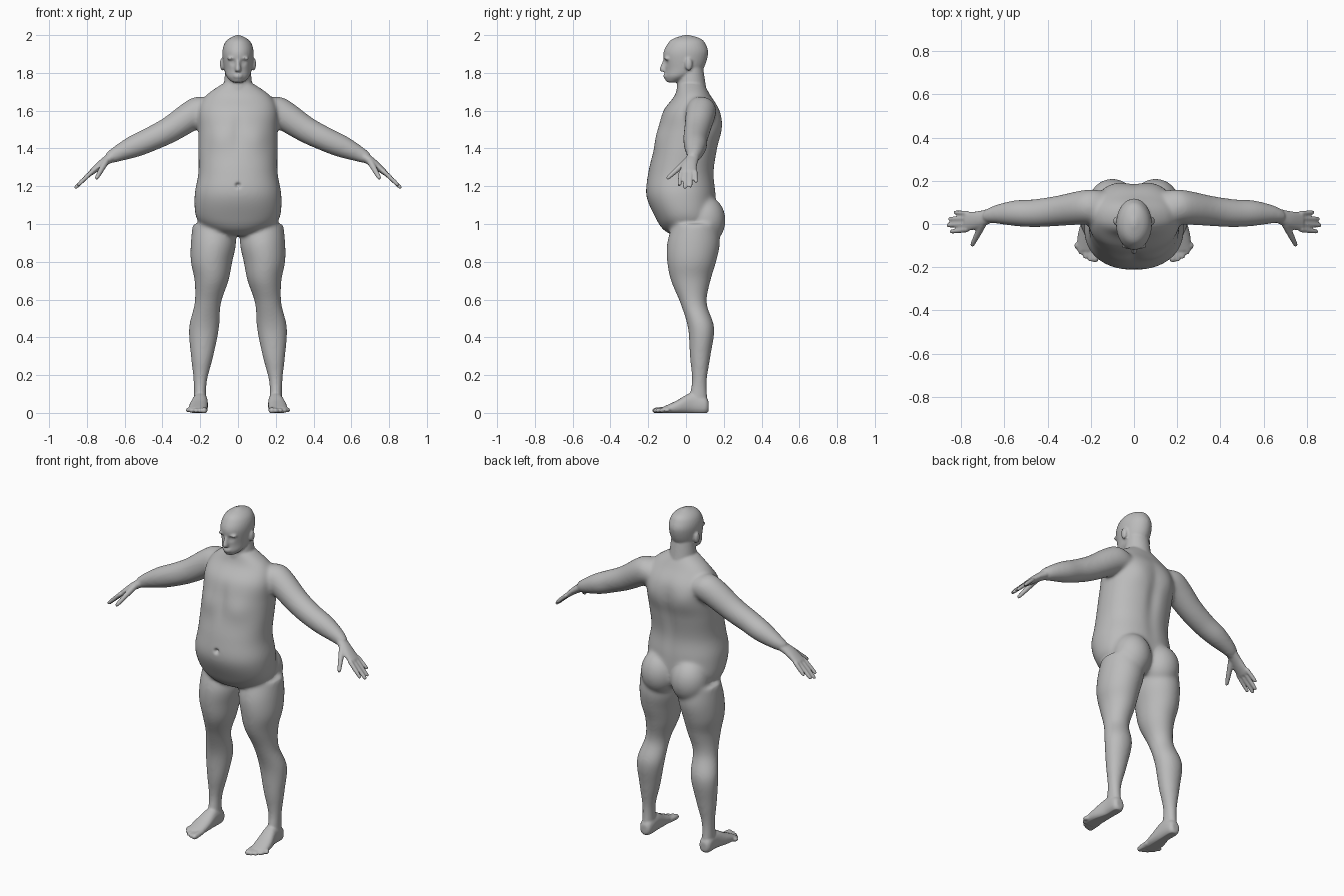
import bpy, bmesh, math
from mathutils import Vector, Matrix

if "Cube" in bpy.data.objects:
    bpy.data.objects.remove(bpy.data.objects["Cube"], do_unlink=True)

grey = (.5, .5, .5, 1)
skin = bpy.data.materials.new("plain_grey_skin")
skin.use_nodes = True
skin.diffuse_color = grey
skin.node_tree.nodes["Principled BSDF"].inputs["Base Color"].default_value = grey

right_axis, back_axis, up_axis = Matrix.Identity(3)
both_sides, middle = (1, -1), (1,)


def spline(rows, steps=6):
    """Resample section rows with a Catmull-Rom curve."""
    rows = [Vector(row) for row in rows]
    padded = [rows[0], *rows, rows[-1]]
    result = []
    for before, start, end, after in zip(padded, padded[1:], padded[2:], padded[3:]):
        leave, arrive = (end - before) / 2, (after - start) / 2
        for step in range(steps):
            t = step / steps
            blend = t * t * (3 - 2 * t)
            result.append(start.lerp(end, blend)
                          + leave * (t * (1 - t) ** 2)
                          - arrive * (t * t * (1 - t)))
    return result + [rows[-1]]


def superellipse(angle, power):
    """Unit cross-section point; a power below one squares it off."""
    return [math.copysign(abs(value) ** power, value)
            for value in (math.cos(angle), math.sin(angle))]


def loft(bm, rows, normal, side, copies=both_sides, power=1, sides=32):
    """Skin sections given as x, y, z, half width and, if different, half depth."""
    across = normal.cross(side).normalized()
    outline = [superellipse(math.tau * k / sides, power) for k in range(sides)]
    for sign in copies:
        rings = []
        for row in spline(rows):
            ring = []
            for u, v in outline:
                point = row.xyz if len(row) == 4 else Vector(row[:3])
                point = point + side * (u * row[3]) + across * (v * row[-1])
                point.x *= sign
                ring.append(bm.verts.new(point))
            rings.append(ring)
        for lower, upper in zip(rings, rings[1:]):
            for k in range(sides):
                bm.faces.new((lower[k - 1], lower[k], upper[k], upper[k - 1]))
        bm.faces.new(rings[0])
        bm.faces.new(rings[-1])


def column(bm, rows, **options):
    """Upright loft from height, half width, front, back and optional centre x."""
    sections = []
    for height, width, front, back, *centre in rows:
        x = centre[0] if centre else 0
        sections.append((x, (front + back) / 2, height, width, (back - front) / 2))
    loft(bm, sections, up_axis, right_axis, **options)


def ball(bm, centre, size, copies=both_sides):
    """Ellipsoid, mirrored when it belongs to both sides."""
    for sign in copies:
        place = Matrix.Translation(centre)
        place[0][3] *= sign
        bmesh.ops.create_uvsphere(bm, u_segments=24, v_segments=16, radius=1,
                                  matrix=place @ Matrix.Diagonal((*size, 1)))


def digit(bm, base, tip, thick, thin, side):
    """Round-ended finger or toe from base to tip."""
    base, tip = Vector(base), Vector(tip)
    way = (tip - base).normalized()
    side = (side - way * side.dot(way)).normalized()
    rows = [(*base, thick), (*(tip - way * thin), thin), (*tip, thin / 4)]
    loft(bm, rows, way, side, sides=16)


def fuse(bm, name, voxel, rounds):
    """Turn overlapping parts into one relaxed skin."""
    bmesh.ops.recalc_face_normals(bm, faces=bm.faces)
    mesh = bpy.data.meshes.new(name)
    bm.to_mesh(mesh)
    bm.free()
    result = bpy.data.objects.new(name, mesh)
    bpy.context.collection.objects.link(result)
    bpy.context.view_layer.objects.active = result
    merge = result.modifiers.new("merge", 'REMESH')
    merge.mode = 'VOXEL'
    merge.voxel_size = voxel
    relax = result.modifiers.new("relax", 'SMOOTH')
    relax.iterations = rounds
    for modifier in ("merge", "relax"):
        bpy.ops.object.modifier_apply(modifier=modifier)
    return result


def press(target, x, y, z, radius, push, stretch=1):
    """Soft symmetrical brush that moves skin backward or forward."""
    for vertex in target.data.vertices:
        offset = Vector((abs(vertex.co.x) - x, vertex.co.y - y, (vertex.co.z - z) / stretch))
        vertex.co.y += push * math.exp(-(offset.length / radius) ** 2)


# Torso with belly: height, half width, front, back
bm = bmesh.new()
column(bm, [(.94, .08, -.07, .1), (.97, .16, -.12, .14), (1.03, .22, -.16, .16),
            (1.15, .23, -.21, .16), (1.27, .21, -.2, .15), (1.4, .21, -.17, .17),
            (1.5, .21, -.15, .19), (1.6, .21, -.12, .18), (1.68, .17, -.06, .13),
            (1.75, .07, -.04, .09)], copies=middle, power=.9, sides=48)
# Buttocks
ball(bm, (.1, .1, 1.02), (.11, .11, .13))
# Legs: height, half width, front, back, centre
column(bm, [(1, .11, -.07, .17, .13), (.9, .12, -.1, .18, .13), (.8, .11, -.1, .16, .14),
            (.7, .09, -.08, .13, .14), (.58, .07, -.03, .11, .16), (.45, .08, .01, .15, .18),
            (.3, .06, .02, .13, .19), (.16, .035, .03, .11, .2), (.04, .035, 0, .12, .2)])
# Arms: centre and radius
arm_way = Vector((.85, 0, -.5))
loft(bm, [(.1, .07, 1.61, .06), (.2, .08, 1.6, .08), (.36, .06, 1.5, .07),
          (.46, .05, 1.45, .065), (.55, .05, 1.41, .06), (.64, .045, 1.37, .043),
          (.69, .035, 1.345, .03)], arm_way, back_axis)
body = fuse(bm, "body_base", .009, 14)

# Finer parts join the softened body
bm = bmesh.new()
bm.from_mesh(body.data)
bpy.data.objects.remove(body, do_unlink=True)

# Neck, then head
column(bm, [(1.64, .09, -.02, .12), (1.7, .08, -.05, .11), (1.83, .065, -.03, .09)],
       copies=middle)
column(bm, [(1.75, .03, -.1, -.04), (1.78, .06, -.11, .03), (1.82, .073, -.11, .09),
            (1.9, .083, -.12, .117), (1.95, .074, -.1, .105), (1.98, .05, -.07, .08),
            (2, .01, -.01, .02)], copies=middle)
# Nose, brows, lips and ears
column(bm, [(1.87, .008, -.12, -.09), (1.82, .016, -.14, -.09), (1.806, .015, -.13, -.09)],
       copies=middle)
ball(bm, (.03, -.1, 1.876), (.03, .018, .009))
for height in (1.79, 1.779):
    ball(bm, (0, -.105, height), (.025, .013, .006), copies=middle)
ball(bm, (.083, .014, 1.846), (.013, .02, .034))

# Palms, fingers and thumbs
loft(bm, [(.66, .04, 1.36, .034, .026), (.72, .02, 1.32, .04, .022),
          (.78, .01, 1.27, .046, .015)], arm_way, back_axis)
for i, short in enumerate((.014, 0, .006, .03)):
    digit(bm, (.77, .025 * i - .026, 1.28), (.863 - short, .03 * i - .036, 1.19 + short),
          .0125, .01, back_axis)
digit(bm, (.7, 0, 1.33), (.75, -.1, 1.24), .018, .011, up_axis)

# Feet and toes
loft(bm, [(.2, .12, .035, .02, .025), (.2, .1, .04, .036, .046), (.2, .03, .05, .04, .056),
          (.21, -.05, .03, .05, .035), (.215, -.125, .014, .048, .016)],
     -back_axis, right_axis, power=.85)
for i in range(5):
    thick = .012 if i else .016
    digit(bm, (.176 + .021 * i, -.09, .018), (.18 + .0225 * i, .004 * i * i - .178, .011),
          thick, thick, right_axis)

figure = fuse(bm, "body", .0065, 3)

# Eye sockets and eyelids
press(figure, .031, -.11, 1.857, .016, .011)
press(figure, .031, -.1, 1.856, .009, -.005)
# Chin and navel
press(figure, 0, -.11, 1.765, .02, -.005)
press(figure, 0, -.21, 1.205, .012, .02)
# Chest and breastbone
press(figure, .1, -.14, 1.45, .07, -.01)
press(figure, 0, -.15, 1.5, .03, .006, stretch=4)
# Spine and shoulder blades
press(figure, 0, .18, 1.36, .04, -.014, stretch=5)
press(figure, .11, .17, 1.53, .07, .01)

# Flat soles
for vertex in figure.data.vertices:
    vertex.co.z = max(vertex.co.z, 0)

figure.data.materials.append(skin)
figure.data.shade_smooth()
